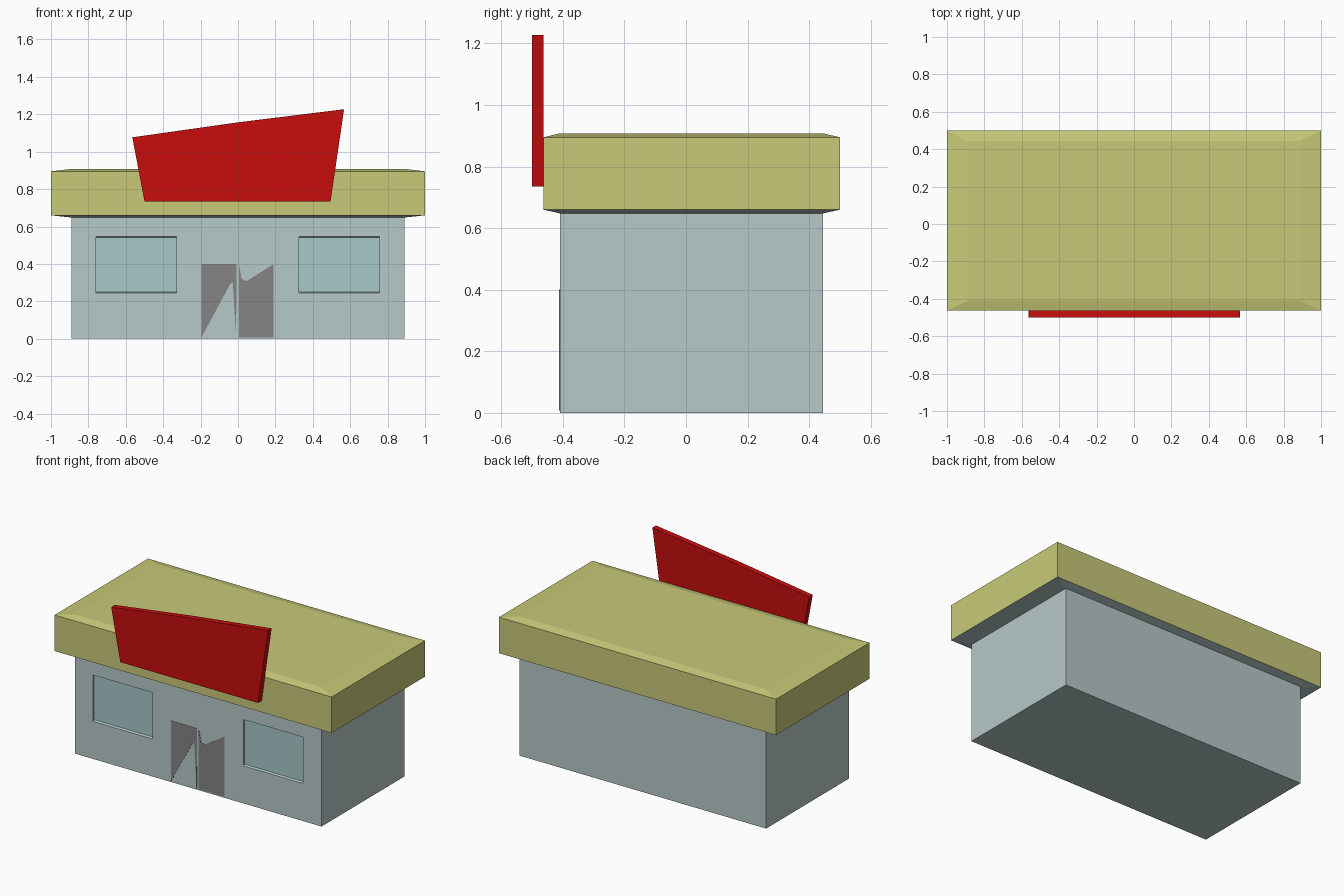
import bpy
import bmesh
from mathutils import Vector

if "Cube" in bpy.data.objects:
    bpy.data.objects.remove(bpy.data.objects["Cube"])


def material(name, r, g, b):
    m = bpy.data.materials.new(name)
    m.diffuse_color = (r, g, b, 1)
    m.use_nodes = True
    m.node_tree.nodes["Principled BSDF"].inputs["Base Color"].default_value = m.diffuse_color
    return m


WALL = material("wall_paint", 0.47, 0.58, 0.58)
GLASS = material("window_glass", 0.39, 0.58, 0.58)
ROOF = material("roof_paint", 0.58, 0.59, 0.19)
SIGN = material("sign_red", 0.58, 0.004, 0.004)
DOOR = material("door_grey", 0.24, 0.23, 0.23)


def finish(bm, name, *mats):
    mesh = bpy.data.meshes.new(name)
    bm.to_mesh(mesh)
    bm.free()
    for m in mats:
        mesh.materials.append(m)
    ob = bpy.data.objects.new(name, mesh)
    bpy.context.collection.objects.link(ob)
    return ob


def loft(rings):
    """Rectangular rings (x0, x1, y0, y1, z) joined and capped."""
    bm = bmesh.new()
    loops = [[bm.verts.new(p) for p in ((x0, y0, z), (x1, y0, z), (x1, y1, z), (x0, y1, z))]
             for x0, x1, y0, y1, z in rings]
    for a, b in zip(loops, loops[1:]):
        for i in range(4):
            j = (i + 1) % 4
            bm.faces.new((a[i], a[j], b[j], b[i]))
    bm.faces.new(loops[0][::-1])
    bm.faces.new(loops[-1])
    bm.normal_update()
    return bm


def plate(name, outline, y_front, y_back, mat):
    """Front-view outline (x, z) given depth along y."""
    bm = bmesh.new()
    face = bm.faces.new([bm.verts.new((x, y_front, z)) for x, z in outline])
    res = bmesh.ops.extrude_face_region(bm, geom=[face])
    moved = [v for v in res["geom"] if isinstance(v, bmesh.types.BMVert)]
    bmesh.ops.translate(bm, verts=moved, vec=(0, y_back - y_front, 0))
    bmesh.ops.recalc_face_normals(bm, faces=bm.faces)
    return finish(bm, name, mat)


# Building body, front face divided so the windows can be recessed
FRONT = -0.41
bm = loft([(-0.89, 0.89, FRONT, 0.445, 0), (-0.89, 0.89, FRONT, 0.445, 0.65)])
cuts = [((x, 0, 0), (1, 0, 0)) for x in (-0.76, -0.33, 0.325, 0.757)]
cuts += [((0, 0, z), (0, 0, 1)) for z in (0.245, 0.547)]
for co, no in cuts:
    faces = [f for f in bm.faces if f.normal.y < -0.9]
    geom = set(faces)
    for f in faces:
        geom.update(f.edges)
        geom.update(f.verts)
    bmesh.ops.bisect_plane(bm, geom=list(geom), plane_co=co, plane_no=no)
    bm.normal_update()

# Window panes set slightly back, with sloping head and sill
for f in list(bm.faces):
    c = f.calc_center_median()
    if f.normal.y < -0.9 and 0.3 < c.z < 0.5 and 0.4 < abs(c.x) < 0.7:
        bmesh.ops.inset_individual(bm, faces=[f], thickness=0.007, depth=-0.015)
        for v in f.verts:
            v.co.x = c.x + (v.co.x - c.x) * 1.03
        f.material_index = 1
finish(bm, "building_walls", WALL, GLASS)

# Roof slab with sloped rims; the soffit takes the wall colour
inner = (-0.89, 0.89, -0.41, 0.445)
outer = (-1.0, 1.0, -0.463, 0.5)
bm = loft([inner + (0.648,), outer + (0.66,), outer + (0.895,), inner + (0.908,)])
for f in bm.faces:
    if f.normal.z < -0.5:
        f.material_index = 1
finish(bm, "roof_slab", ROOF, WALL)

# Slanted sign board
plate("sign_board", [(-0.5, 0.735), (0.495, 0.735), (0.567, 1.227), (0, 1.157), (-0.565, 1.077)],
      -0.5, -0.463, SIGN)

# Double door: grey leaves with pale angular gaps
y0, y1 = FRONT - 0.002, FRONT + 0.002
plate("door_left", [(-0.195, 0.008), (-0.04, 0.295), (-0.028, 0.3), (-0.01, 0.008),
                    (-0.008, 0.4), (-0.195, 0.4)], y0, y1, DOOR)
plate("door_right", [(0.005, 0.008), (0.19, 0.008), (0.19, 0.398), (0.045, 0.308),
                     (0.02, 0.32), (0.005, 0.4)], y0, y1, DOOR)
